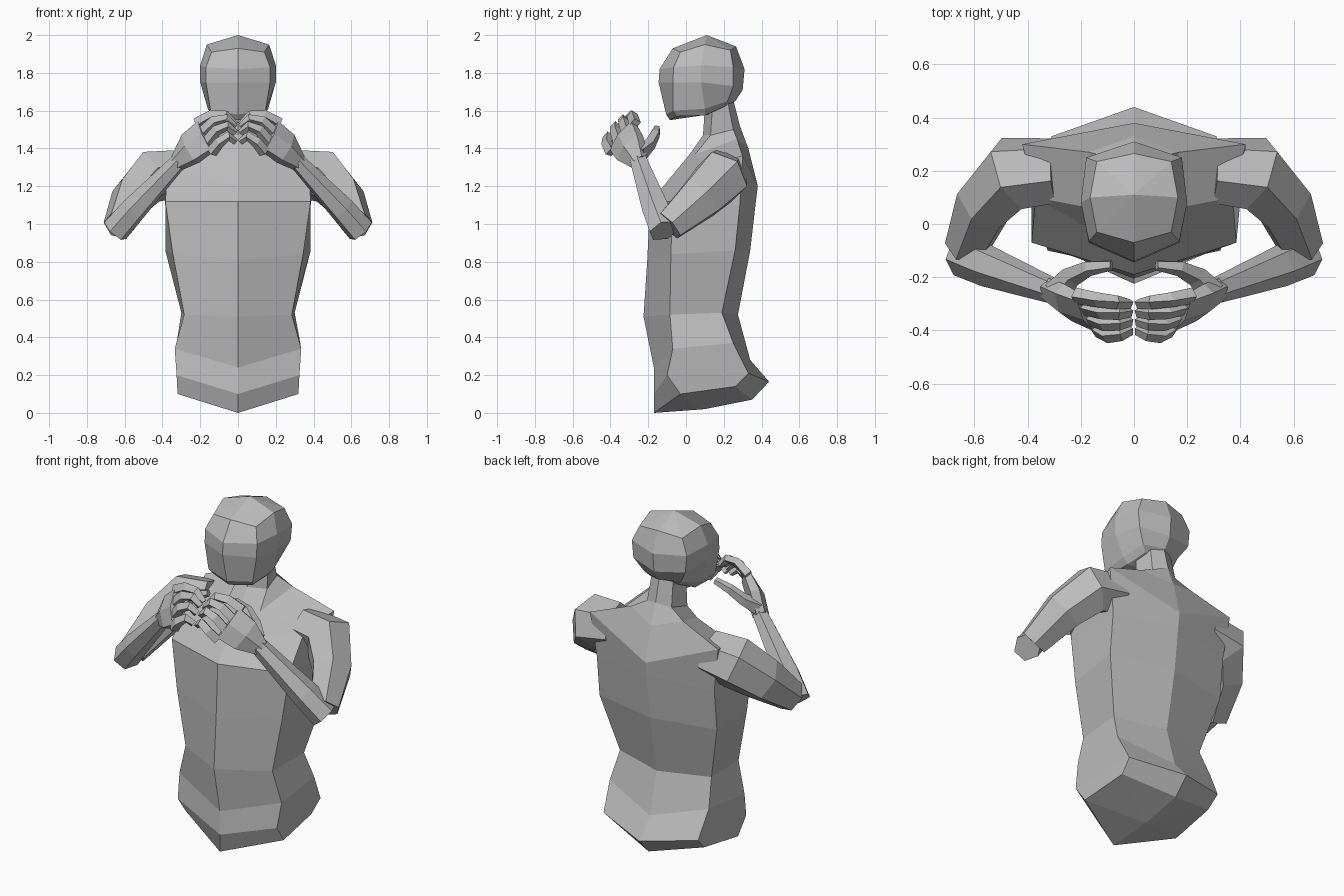
import bpy
import bmesh
import math
from mathutils import Vector

if "Cube" in bpy.data.objects:
    bpy.data.objects.remove(bpy.data.objects["Cube"], do_unlink=True)

clay = bpy.data.materials.new("clay grey")
clay.use_nodes = True
clay.diffuse_color = (0.5, 0.5, 0.5, 1)
clay.node_tree.nodes["Principled BSDF"].inputs["Base Color"].default_value = (0.5, 0.5, 0.5, 1)


def finish(bm, name, mirrored=False):
    """Turn a bmesh into a flat shaded object, optionally mirrored across x."""
    bmesh.ops.recalc_face_normals(bm, faces=bm.faces)
    mesh = bpy.data.meshes.new(name)
    bm.to_mesh(mesh)
    bm.free()
    mesh.materials.append(clay)
    obj = bpy.data.objects.new(name, mesh)
    bpy.context.collection.objects.link(obj)
    if mirrored:
        obj.modifiers.new("Mirror", 'MIRROR').use_mirror_merge = False
    return obj


def skin(bm, rings, start=None, end=None):
    """Bridge equal rings; close each end with a fan to a point or a flat cap."""
    loops = [[bm.verts.new(p) for p in ring] for ring in rings]
    count = len(loops[0])
    for low, high in zip(loops, loops[1:]):
        for i in range(count):
            j = (i + 1) % count
            bm.faces.new((low[i], low[j], high[j], high[i]))
    for loop, tip in ((loops[0], start), (loops[-1], end)):
        if tip is None:
            bm.faces.new(loop)
            continue
        apex = bm.verts.new(tip)
        for i in range(count):
            bm.faces.new((loop[i], loop[(i + 1) % count], apex))


def symmetric(front, sides, back):
    """Full ring from front centre (y, z), left side points and back centre (y, z)."""
    other = [(-x, y, z) for x, y, z in reversed(sides)]
    return [(0, *front), *sides, (0, *back), *other]


def tube(bm, path, widths, depths, across, sides=6, turn=0.0):
    """Loft elliptical rings along a path; widths run along the across direction."""
    path = [Vector(p) for p in path]
    rings = []
    for i, centre in enumerate(path):
        along = (path[min(i + 1, len(path) - 1)] - path[max(i - 1, 0)]).normalized()
        side = Vector(across)
        side = (side - along * side.dot(along)).normalized()
        normal = along.cross(side)
        ring = []
        for k in range(sides):
            a = turn + math.tau * k / sides
            ring.append(centre + side * widths[i] * math.cos(a) + normal * depths[i] * math.sin(a))
        rings.append(ring)
    skin(bm, rings)


# Torso and neck: six sided rings from the hips upwards
torso = [
    symmetric((-.17, 0), [(.32, -.03, .1), (.3, .26, .14)], (.35, .07)),
    symmetric((-.17, .1), [(.325, -.1, .2), (.31, .33, .21)], (.44, .165)),
    symmetric((-.17, .24), [(.335, -.07, .34), (.325, .25, .37)], (.34, .28)),
    symmetric((-.225, .51), [(.285, -.085, .52), (.3, .19, .53)], (.275, .52)),
    symmetric((-.205, .81), [(.345, -.08, .84), (.385, .26, .86)], (.34, .86)),
    symmetric((-.19, 1.12), [(.385, -.07, 1.12), (.385, .285, 1.1)], (.37, 1.12)),
    symmetric((-.12, 1.2), [(.37, .1, 1.31), (.42, .3, 1.36)], (.38, 1.2)),
    symmetric((.02, 1.37), [(.11, .05, 1.37), (.17, .27, 1.45)], (.33, 1.4)),
    symmetric((.09, 1.47), [(.1, .13, 1.47), (.08, .25, 1.5)], (.285, 1.52)),
    symmetric((.1, 1.62), [(.1, .14, 1.62), (.07, .22, 1.65)], (.25, 1.66)),
]
bm = bmesh.new()
skin(bm, torso, start=(0, .1, .02))
finish(bm, "torso")

# Head: eight sided rings from the jaw to the crown
head = [
    symmetric((-.085, 1.55), [(.13, -.05, 1.57), (.13, .1, 1.575), (.09, .2, 1.62)], (.24, 1.64)),
    symmetric((-.105, 1.58), [(.145, -.07, 1.6), (.16, .1, 1.61), (.12, .22, 1.65)], (.26, 1.65)),
    symmetric((-.145, 1.75), [(.17, -.07, 1.75), (.2, .08, 1.75), (.17, .25, 1.73)], (.3, 1.71)),
    symmetric((-.14, 1.82), [(.17, -.065, 1.83), (.2, .08, 1.84), (.18, .25, 1.83)], (.31, 1.82)),
    symmetric((-.07, 1.93), [(.14, -.03, 1.91), (.165, .1, 1.95), (.14, .235, 1.92)], (.265, 1.94)),
]
bm = bmesh.new()
skin(bm, head, start=(0, .12, 1.58), end=(0, .11, 2))
finish(bm, "head")

# Upper arms: thick shoulder tapering to the elbow
bm = bmesh.new()
tube(bm, [(.3, .2, 1.27), (.46, .19, 1.25), (.56, .08, 1.14), (.63, -.09, .99)],
     [.13, .15, .13, .09], [.12, .14, .115, .085], (0, 1, -1), turn=math.pi / 6)
finish(bm, "upper_arms", True)

# Forearms: bent back up from the elbow to the wrist
bm = bmesh.new()
tube(bm, [(.65, -.115, .965), (.55, -.16, 1.08), (.31, -.25, 1.335)],
     [.085, .08, .05], [.075, .07, .045], (0, 1, .4), turn=math.pi / 6)
finish(bm, "forearms", True)

# Palms: flattened and widest at the knuckles
knuckle_line = Vector((-.08, -.13, -.16))
bm = bmesh.new()
tube(bm, [(.32, -.245, 1.325), (.25, -.295, 1.4), (.17, -.335, 1.465)],
     [.05, .105, .115], [.045, .05, .035], knuckle_line, turn=math.pi / 6)
finish(bm, "palms", True)

# Fingers: four curled strands blended from the index to the little finger
index = [(.22, -.27, 1.53), (.14, -.285, 1.575), (.065, -.295, 1.575), (.015, -.3, 1.525)]
little = [(.14, -.395, 1.38), (.1, -.42, 1.43), (.05, -.415, 1.465), (.012, -.4, 1.435)]
bm = bmesh.new()
for k in range(4):
    t = k / 3
    path = [Vector(a).lerp(Vector(b), t) for a, b in zip(index, little)]
    for joint in path[1:]:
        joint.z += .02 * math.sin(math.pi * t)
    tube(bm, path, [.034, .031, .028, .02], [.03, .027, .024, .018],
         knuckle_line, sides=4, turn=math.pi / 4)
finish(bm, "fingers", True)

# Thumbs: reaching inwards behind the fingers
bm = bmesh.new()
tube(bm, [(.29, -.25, 1.37), (.235, -.195, 1.42), (.17, -.165, 1.475), (.085, -.155, 1.505)],
     [.055, .045, .033, .02], [.05, .035, .028, .02], (0, 1, 1), sides=5)
finish(bm, "thumbs", True)
